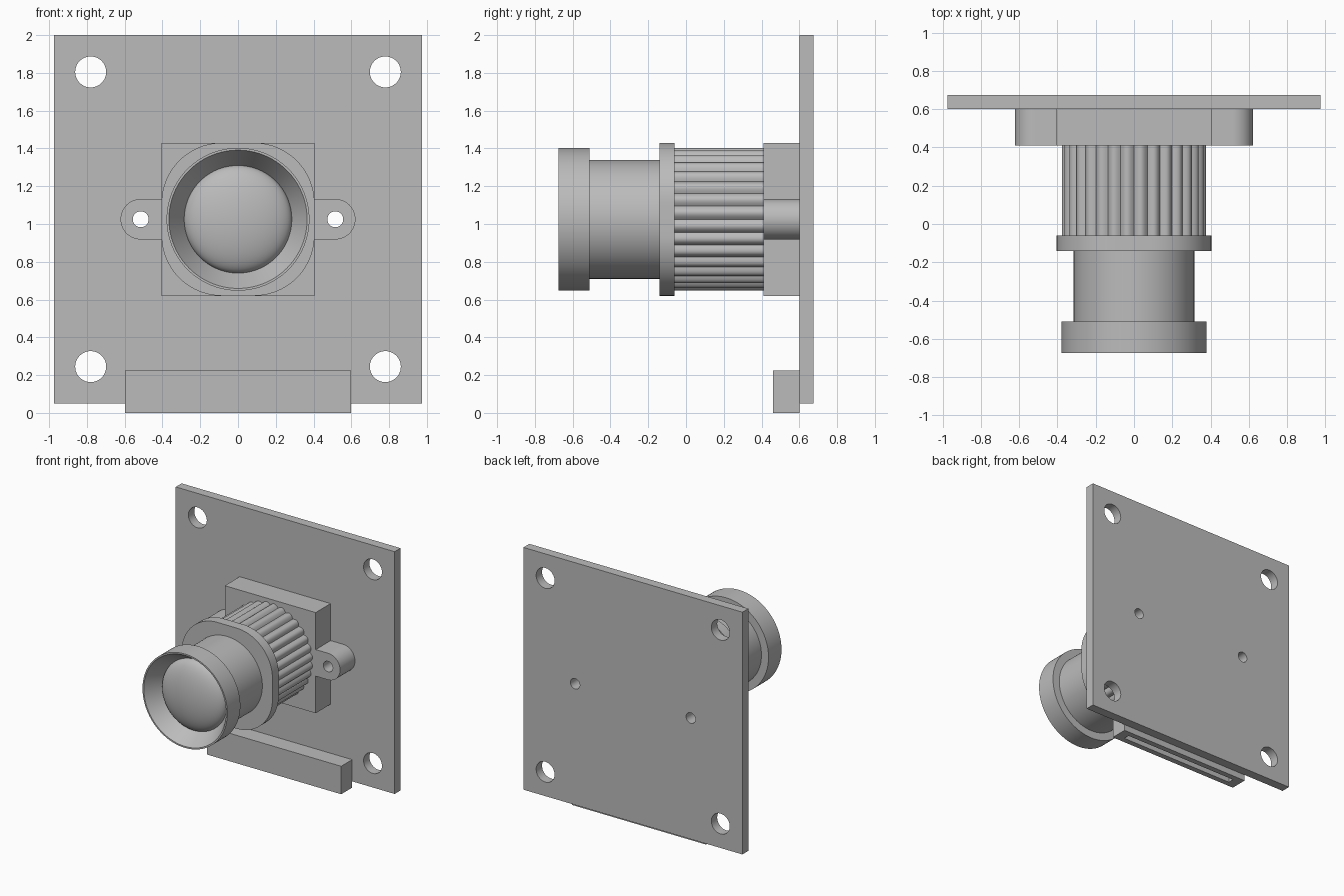
import bpy, bmesh, math

cube = bpy.data.objects.get("Cube")
if cube:
    bpy.data.objects.remove(cube, do_unlink=True)

AXIS_Z = 1.025  # height of the lens axis

grey = bpy.data.materials.new("plain grey")
grey.use_nodes = True
grey.diffuse_color = (0.5, 0.5, 0.5, 1)
grey.node_tree.nodes["Principled BSDF"].inputs["Base Color"].default_value = (0.5, 0.5, 0.5, 1)


def finish(name, bm, smooth=True):
    bmesh.ops.remove_doubles(bm, verts=bm.verts, dist=1e-5)
    bmesh.ops.recalc_face_normals(bm, faces=bm.faces)
    mesh = bpy.data.meshes.new(name)
    bm.to_mesh(mesh)
    bm.free()
    mesh.materials.append(grey)
    obj = bpy.data.objects.new(name, mesh)
    bpy.context.collection.objects.link(obj)
    if smooth:
        shade(obj)
    return obj


def activate(obj):
    bpy.ops.object.select_all(action='DESELECT')
    obj.select_set(True)
    bpy.context.view_layer.objects.active = obj


def shade(obj):
    activate(obj)
    bpy.ops.object.shade_smooth_by_angle(angle=math.radians(30))


def prism(name, outline, y0, y1, smooth=True):
    """Extrude an x-z outline along y."""
    bm = bmesh.new()
    face = bm.faces.new([bm.verts.new((x, y0, z)) for x, z in outline])
    ext = bmesh.ops.extrude_face_region(bm, geom=[face], use_keep_orig=True)
    for v in ext["geom"]:
        if isinstance(v, bmesh.types.BMVert):
            v.co.y = y1
    return finish(name, bm, smooth)


def box(name, x0, x1, y0, y1, z0, z1):
    return prism(name, [(x0, z0), (x1, z0), (x1, z1), (x0, z1)], y0, y1, False)


def arc(cx, cz, r, start, end, n):
    angles = [math.radians(start + (end - start) * i / n) for i in range(n + 1)]
    return [(cx + r * math.cos(a), cz + r * math.sin(a)) for a in angles]


def lathe(name, profile, steps=96):
    """Spin a (radius, y) profile round the lens axis."""
    bm = bmesh.new()
    verts = [bm.verts.new((r, y, AXIS_Z)) for r, y in profile]
    edges = [bm.edges.new(pair) for pair in zip(verts, verts[1:])]
    bmesh.ops.spin(bm, geom=verts + edges, cent=(0, 0, AXIS_Z), axis=(0, 1, 0),
                   angle=2 * math.pi, steps=steps)
    return finish(name, bm)


def cut(obj, cutter):
    cutter.hide_render = True
    mod = obj.modifiers.new("cut", 'BOOLEAN')
    mod.operation = 'DIFFERENCE'
    mod.solver = 'EXACT'
    mod.object = cutter
    activate(obj)
    bpy.ops.object.modifier_apply(modifier=mod.name)
    bpy.data.objects.remove(cutter, do_unlink=True)


def drill(obj, x, z, r):
    cut(obj, prism("drill", arc(x, z, r, 0, 360 - 7.5, 47), 0.3, 0.8))


# Circuit board with corner holes and two screw holes
board = box("circuit_board", -0.975, 0.975, 0.6, 0.675, 0.05, 2.0)
for side in (-1, 1):
    for z in (0.245, 1.805):
        drill(board, side * 0.78, z, 0.082)
    drill(board, side * 0.515, AXIS_Z, 0.042)
shade(board)

# Square lens mount with a screw ear on each side
box("lens_mount", -0.405, 0.405, 0.41, 0.6, AXIS_Z - 0.405, AXIS_Z + 0.405)
for side, label in ((1, "left"), (-1, "right")):
    outline = [(0.405, -0.107)] + arc(0.515, 0, 0.107, -90, 90, 24) + [(0.405, 0.107)]
    ear = prism(label + "_ear", [(side * x, AXIS_Z + z) for x, z in outline], 0.41, 0.6)
    drill(ear, side * 0.515, AXIS_Z, 0.042)
    shade(ear)

# Grip ring made of rounded ribs
RIBS, PER_RIB = 32, 8
outline = []
for i in range(RIBS * PER_RIB):
    a = 2 * math.pi * i / (RIBS * PER_RIB)
    r = 0.358 + 0.021 * abs(math.sin(a * RIBS / 2))
    outline.append((r * math.cos(a), AXIS_Z + r * math.sin(a)))
prism("ribbed_grip", outline, -0.06, 0.41)

# Rounded square flange
outline = []
for k, (sx, sz) in enumerate(((1, 1), (-1, 1), (-1, -1), (1, -1))):
    outline += arc(sx * 0.085, AXIS_Z + sz * 0.085, 0.32, 90 * k, 90 * k + 90, 20)
prism("flange", outline, -0.14, -0.06)

# Lens barrel with a wider head and a flared recess
lathe("lens_barrel", [(0, -0.14), (0.315, -0.14), (0.315, -0.51), (0.378, -0.51),
                      (0.378, -0.675), (0.366, -0.675), (0.285, -0.545), (0, -0.545)])

# Domed glass
dome = [(0.285 * math.cos(t), -0.545 - 0.1 * math.sin(t))
        for t in (math.pi / 2 * i / 16 for i in range(17))]
lathe("lens_glass", [(0, -0.54), (0.285, -0.54)] + dome)

# Ribbon connector, open underneath
connector = box("ribbon_connector", -0.597, 0.597, 0.46, 0.6, 0.0, 0.225)
cut(connector, box("slot", -0.52, 0.52, 0.505, 0.555, -0.05, 0.15))
